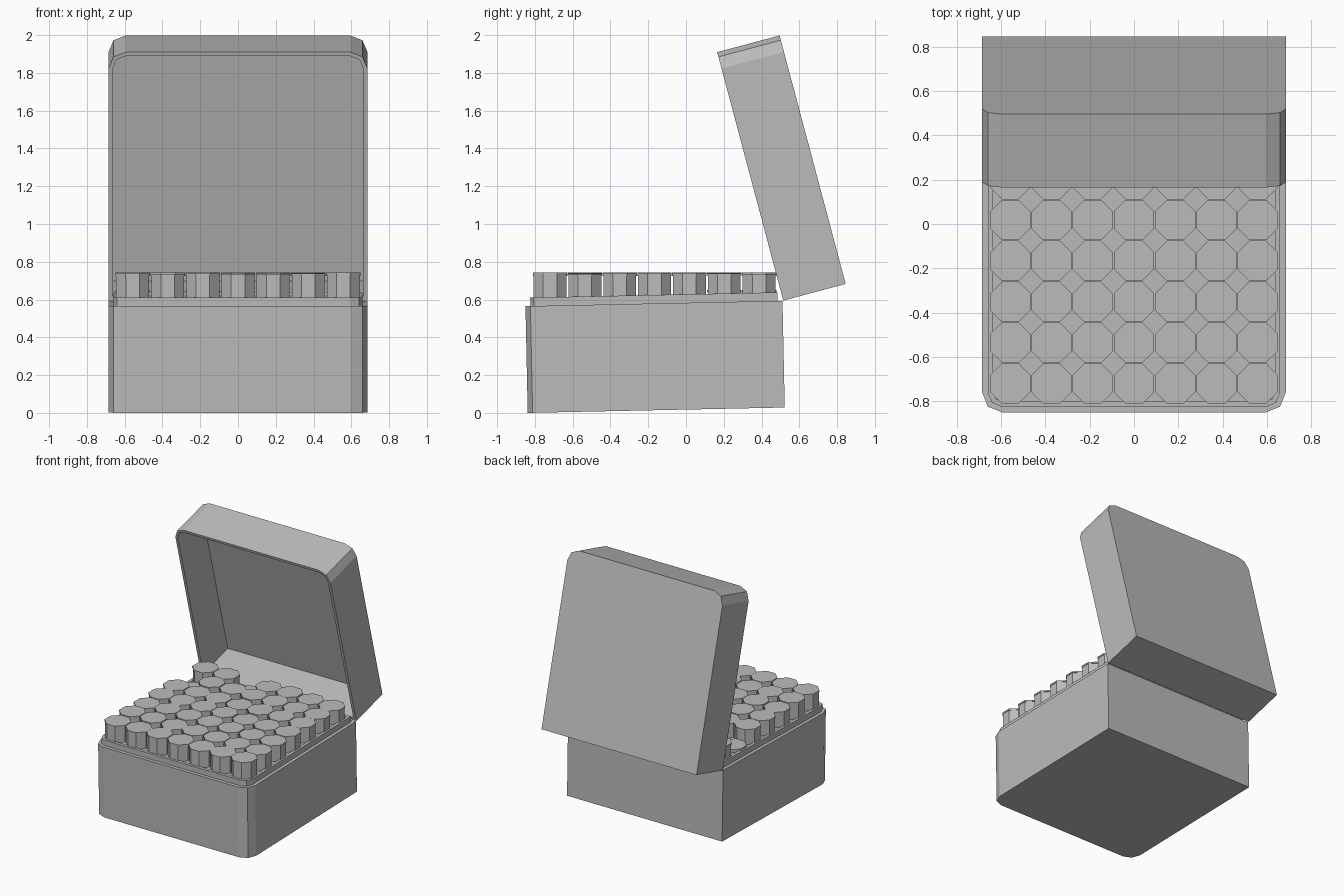
import bpy, bmesh, math, random

random.seed(4)
cube = bpy.data.objects.get("Cube")
if cube:
    bpy.data.objects.remove(cube, do_unlink=True)

grey = bpy.data.materials.new("plain_grey")
grey.use_nodes = True
tone = (0.5, 0.5, 0.5, 1)
grey.diffuse_color = tone
grey.node_tree.nodes["Principled BSDF"].inputs["Base Color"].default_value = tone

WIDTH, LENGTH, CORNER = 1.37, 1.361, 0.09


def box_outline(inset):
    """Box footprint: rounded front corners, square back corners."""
    w, r, y = WIDTH / 2 - inset, CORNER - inset, inset
    half = [(w - r, y), (w - 0.29 * r, y + 0.29 * r), (w, y + r), (w, LENGTH - inset)]
    return half + [(-px, py) for px, py in reversed(half)]


def octagon(apothem):
    r = apothem / math.cos(math.pi / 8)
    return [(r * math.cos((k + 0.5) * math.pi / 4), r * math.sin((k + 0.5) * math.pi / 4))
            for k in range(8)]


def loft(name, outline, profile, location, tilt=0):
    """Join outlines of the given sizes and heights, capping both ends."""
    bm = bmesh.new()
    rings = [[bm.verts.new((x, y, z)) for x, y in outline(size)] for size, z in profile]
    for a, b in zip(rings, rings[1:]):
        for k in range(len(a)):
            n = (k + 1) % len(a)
            bm.faces.new((a[k], a[n], b[n], b[k]))
    bm.faces.new(rings[0])
    bm.faces.new(rings[-1])
    bmesh.ops.recalc_face_normals(bm, faces=bm.faces)
    mesh = bpy.data.meshes.new(name)
    bm.to_mesh(mesh)
    bm.free()
    mesh.materials.append(grey)
    obj = bpy.data.objects.new(name, mesh)
    obj.location = location
    obj.rotation_euler.x = math.radians(tilt)
    bpy.context.collection.objects.link(obj)
    return obj


# Lower box with a raised lip around the tray
loft("box_base", box_outline,
     [(0, 0), (0, 0.565), (0.026, 0.565), (0.026, 0.61), (0.05, 0.61), (0.05, 0.6)],
     (0, -0.838, 0), 1.2)

# Hollow lid swung open on the back edge
loft("box_lid", box_outline,
     [(0, 0.342), (0, 0), (0.022, 0), (0.022, 0.32)],
     (0, 0.165, 1.91), -75.1)

# Seven by seven grid of octagonal pegs, two of them pushed down
for row in range(7):
    for col in range(7):
        top = 0.735 + random.uniform(0, 0.01)
        if (col, row) in ((2, 6), (0, 5)):
            top = 0.65
        rim = top - 0.012
        loft(f"peg_{row + 1}_{col + 1}", octagon,
             [(0.087, 0.55), (0.087, rim), (0.091, rim), (0.091, top)],
             ((col - 3) * 0.186, -0.72 + row * 0.1845, 0))
